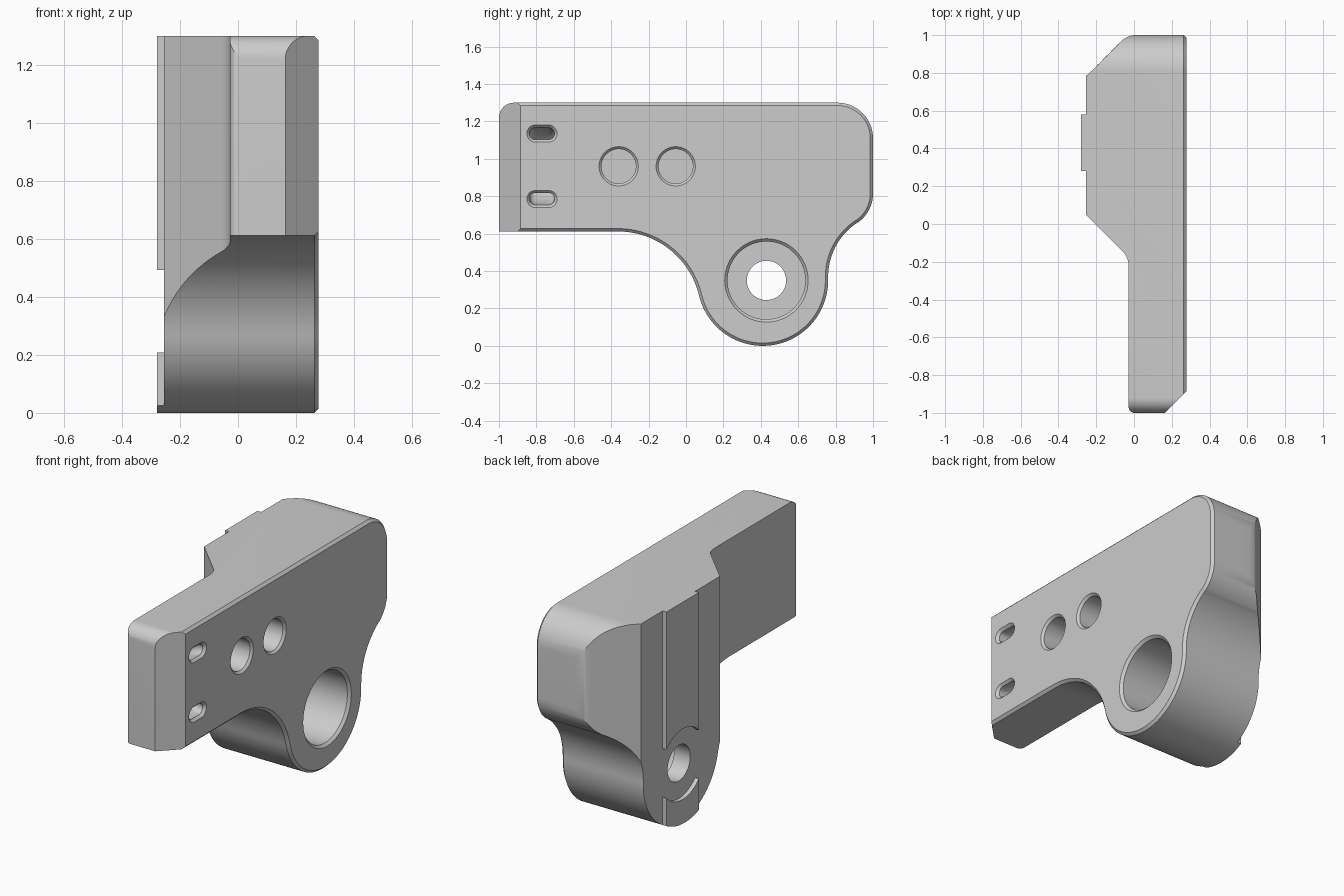
import bpy, bmesh, math
from mathutils import Vector

if "Cube" in bpy.data.objects:
    bpy.data.objects.remove(bpy.data.objects["Cube"], do_unlink=True)

grey = bpy.data.materials.new("plain grey")
grey.use_nodes = True
COLOUR = (0.604, 0.604, 0.604, 1)
grey.diffuse_color = COLOUR
grey.node_tree.nodes["Principled BSDF"].inputs["Base Color"].default_value = COLOUR


def arc(cx, cy, r, a0, a1, n=24):
    angles = [math.radians(a0 + (a1 - a0) * i / n) for i in range(n + 1)]
    return [(cx + r * math.cos(a), cy + r * math.sin(a)) for a in angles]


def circle(cx, cy, r, n=64):
    return arc(cx, cy, r, 0, 360, n)[:-1]


def stadium(cx, cy, half, r):
    return arc(cx + half, cy, r, -90, 90, 10) + arc(cx - half, cy, r, 90, 270, 10)


def rounded(corners):
    """Polygon from (x, y, fillet radius) corners."""
    pts = []
    for i, (x, y, r) in enumerate(corners):
        p = Vector((x, y))
        if r == 0:
            pts.append((x, y))
            continue
        a = (Vector(corners[i - 1][:2]) - p).normalized()
        b = (Vector(corners[(i + 1) % len(corners)][:2]) - p).normalized()
        half = a.angle(b) / 2
        c = p + (a + b).normalized() * r / math.sin(half)
        t = r / math.tan(half)
        u, v = p + a * t - c, p + b * t - c
        for k in range(9):
            pts.append(tuple(c + u.lerp(v, k / 8).normalized() * r))
    return pts


def place(p, t, axis):
    return (t, p[0], p[1]) if axis == "x" else (p[0], p[1], t)


def finish(name, bm):
    bmesh.ops.recalc_face_normals(bm, faces=bm.faces)
    mesh = bpy.data.meshes.new(name)
    bm.to_mesh(mesh)
    bm.free()
    mesh.materials.append(grey)
    ob = bpy.data.objects.new(name, mesh)
    bpy.context.collection.objects.link(ob)
    return ob


def loft(name, rings, axis="x"):
    """Solid through matching outlines, given as (outline, level) pairs."""
    bm = bmesh.new()
    loops = [[bm.verts.new(place(p, t, axis)) for p in pts] for pts, t in rings]
    n = len(loops[0])
    for lo, hi in zip(loops, loops[1:]):
        for i in range(n):
            j = (i + 1) % n
            bm.faces.new((lo[i], lo[j], hi[j], hi[i]))
    bm.faces.new(loops[0])
    bm.faces.new(loops[-1])
    return finish(name, bm)


def combine(ob, other, operation):
    mod = ob.modifiers.new(operation.lower(), "BOOLEAN")
    mod.operation, mod.object, mod.solver = operation, other, "EXACT"
    bpy.context.view_layer.objects.active = ob
    bpy.ops.object.modifier_apply(modifier=mod.name)
    bpy.data.objects.remove(other, do_unlink=True)


def inset(pts, d):
    """Shift a counter-clockwise outline inward by d."""
    out = []
    for i, p in enumerate(pts):
        p = Vector(p)
        a = (p - Vector(pts[i - 1])).normalized()
        b = (Vector(pts[(i + 1) % len(pts)]) - p).normalized()
        na, nb = Vector((-a.y, a.x)), Vector((-b.y, b.x))
        out.append(tuple(p + (na + nb) * d / (1 + na.dot(nb))))
    return out


FACE, BACK, RIB = 0.278, -0.255, -0.28
HOLE = (0.43, 0.35)

# Side outline: long arm with a rounded lobe below
side = ([(-1, 0.612)]
        + arc(-0.365, 0.165, 0.447, 90, 13.4)
        + arc(0.41, 0.35, 0.35, 193.4, 361.6, 48)[1:]
        + arc(1.105, 0.37, 0.345, 181.6, 123.5)[1:]
        + arc(0.81, 0.815, 0.19, -56.5, 0)[1:]
        + arc(0.81, 1.11, 0.19, 0, 90)
        + arc(-0.92, 1.22, 0.08, 90, 180, 12))
body = loft("bracket_body", [(side, -0.4), (side, FACE - 0.015), (inset(side, 0.015), FACE)])

# Plan outline: thin arm widening into the thick block
plan = rounded([(-0.028, -1.0, 0.03), (0.163, -1.0, 0), (FACE + 0.05, -0.835, 0),
                (FACE + 0.05, 1.05, 0), (0.06, 1.05, 0), (0.06, 1.0, 0), (-0.035, 1.0, 0.11),
                (BACK, 0.78, 0), (BACK, 0.05, 0), (-0.028, -0.177, 0.11)])
combine(body, loft("plan_cutter", [(plan, -0.1), (plan, 1.5)], "z"), "INTERSECT")


# Chamfered round pockets in the broad face
def pocket(y, z, r, floor, chamfer):
    rings = [(circle(y, z, r), floor), (circle(y, z, r), FACE - chamfer),
             (circle(y, z, r + chamfer), FACE), (circle(y, z, r + chamfer), FACE + 0.1)]
    combine(body, loft("pocket_cutter", rings), "DIFFERENCE")


pocket(*HOLE, 0.208, -0.15, 0.015)
for y in (-0.36, -0.055):
    pocket(y, 0.96, 0.092, 0.07, 0.013)
bore = circle(*HOLE, 0.105)
combine(body, loft("bore_cutter", [(bore, -0.4), (bore, 0)]), "DIFFERENCE")

# Curved strap channel joining the two slots
bm = bmesh.new()
channel = []
for k in range(33):
    a = math.radians(80 + 200 * k / 32)
    ring = []
    for y, d in stadium(-0.77, 0, 0.035, 0.032):
        r = 0.175 + d
        ring.append(bm.verts.new((FACE + r * math.cos(a), y, 0.96 + r * math.sin(a))))
    channel.append(ring)
for lo, hi in zip(channel, channel[1:]):
    for i in range(len(lo)):
        j = (i + 1) % len(lo)
        bm.faces.new((lo[i], lo[j], hi[j], hi[i]))
bm.faces.new(channel[0])
bm.faces.new(channel[-1])
combine(body, finish("channel_cutter", bm), "DIFFERENCE")
for z in (1.135, 0.785):
    small, large = stadium(-0.77, z, 0.035, 0.032), stadium(-0.77, z, 0.035, 0.046)
    rings = [(small, FACE - 0.015), (large, FACE), (large, FACE + 0.05)]
    combine(body, loft("slot_cutter", rings), "DIFFERENCE")

# Raised rib on the block's outer face, interrupted around the bore
strip = [(0.28, -0.1), (0.58, -0.1), (0.58, 1.5), (0.28, 1.5)]
rib = loft("raised_rib", [(side, RIB), (side, BACK + 0.01)])
combine(rib, loft("strip_cutter", [(strip, -0.5), (strip, 0)]), "INTERSECT")
gap = circle(*HOLE, 0.207)
combine(rib, loft("gap_cutter", [(gap, -0.5), (gap, 0)]), "DIFFERENCE")

# Smooth curved walls, keep edges crisp
for ob in (body, rib):
    bpy.ops.object.select_all(action="DESELECT")
    ob.select_set(True)
    bpy.context.view_layer.objects.active = ob
    bpy.ops.object.shade_smooth_by_angle(angle=math.radians(30))
